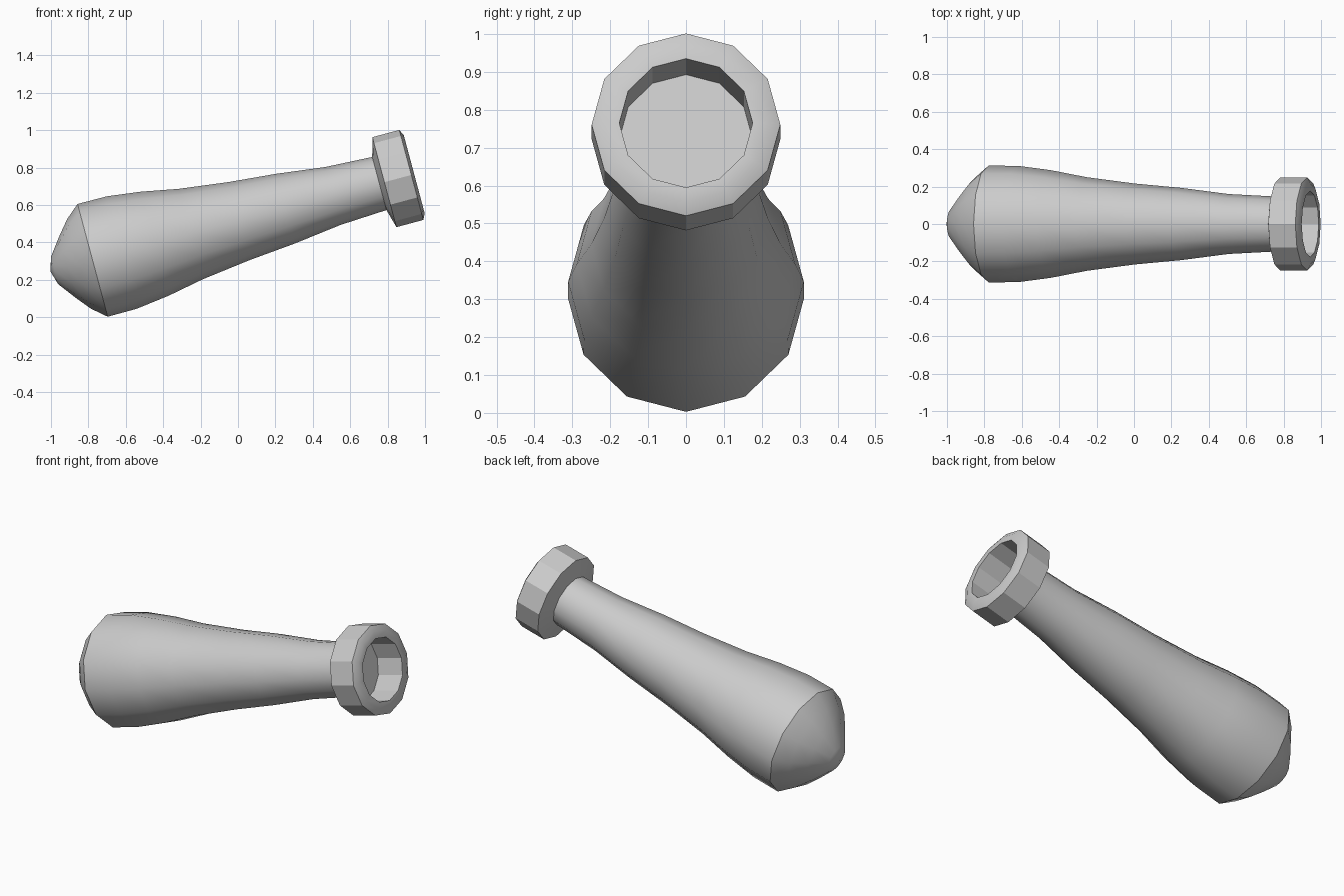
import bpy, bmesh
from math import sin, cos, tau, radians
from mathutils import Matrix

if "Cube" in bpy.data.objects:
    bpy.data.objects.remove(bpy.data.objects["Cube"])

SIDES = 12
# local z becomes the long axis, tilted 15 degrees above the x axis
TILT = Matrix.Rotation(radians(75), 4, 'Y')
OFFSET = Matrix.Translation((-0.495 * sin(radians(15)), 0, 0.495 * cos(radians(15))))


def lathe(name, profile, angle):
    """Revolve (radius, height) points; radius 0 closes to a point."""
    bm = bmesh.new()
    rings = []
    for r, u in profile:
        if r == 0:
            rings.append([bm.verts.new((0, 0, u))])
        else:
            rings.append([bm.verts.new((r * cos(tau * i / SIDES), r * sin(tau * i / SIDES), u))
                          for i in range(SIDES)])
    for a, b in zip(rings, rings[1:]):
        for i in range(SIDES):
            j = (i + 1) % SIDES
            if len(a) == 1:
                bm.faces.new((a[0], b[j], b[i]))
            elif len(b) == 1:
                bm.faces.new((a[i], a[j], b[0]))
            else:
                bm.faces.new((a[i], a[j], b[j], b[i]))
    bm.transform(OFFSET @ TILT)
    mesh = bpy.data.meshes.new(name)
    bm.to_mesh(mesh)
    bm.free()
    ob = bpy.data.objects.new(name, mesh)
    bpy.context.collection.objects.link(ob)
    bpy.ops.object.select_all(action='DESELECT')
    ob.select_set(True)
    bpy.context.view_layer.objects.active = ob
    bpy.ops.object.shade_smooth_by_angle(angle=radians(angle))
    return ob


# tapering barrel with rounded rear cap
lathe("barrel", [(0, -0.905), (0.075, -0.883), (0.168, -0.813), (0.248, -0.747),
                 (0.312, -0.672), (0.311, -0.51), (0.288, -0.329), (0.25, -0.128),
                 (0.216, 0.14), (0.193, 0.395), (0.16, 0.658), (0.147, 0.915)], 35)

# faceted muzzle ring with recessed bore
lathe("muzzle_ring", [(0.147, 0.915), (0.249, 0.943), (0.249, 1.092), (0.216, 1.108),
                      (0.176, 1.108), (0.176, 0.945), (0, 0.945)], 28)
